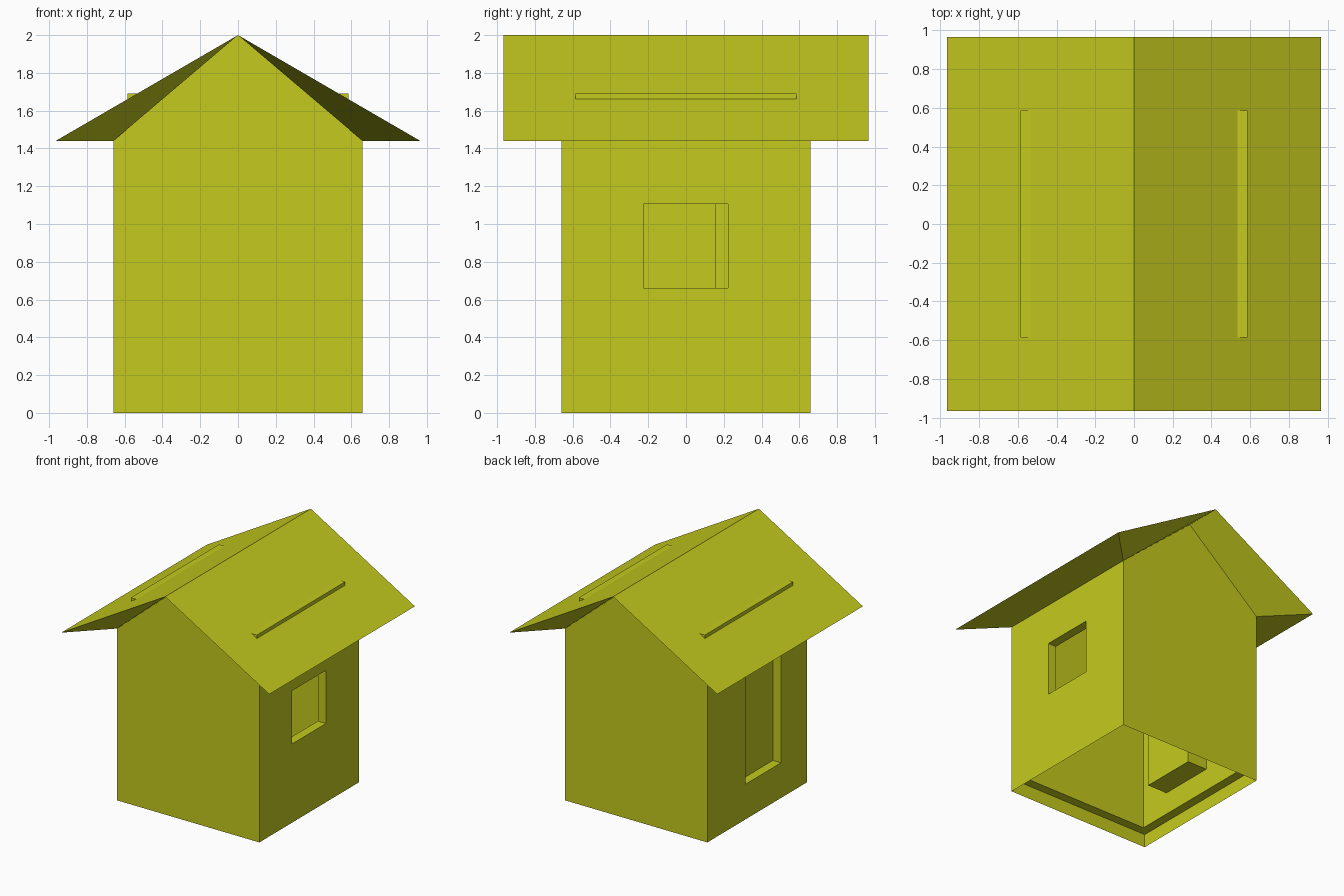
import bpy
import bmesh

if "Cube" in bpy.data.objects:
    bpy.data.objects.remove(bpy.data.objects["Cube"])

W, IN = 0.66, 0.585            # outer and inner wall half widths
R, EAVE, TOP = 0.965, 1.44, 2.0  # roof half width, eave and ridge heights
LEDGE, CEIL = 0.11, 1.69       # inner room bottom and top
WINDOW = (-0.225, 0.222, 0.66, 1.105)  # y0, y1, z0, z1
DOOR = (-0.315, 0.157, 0.295, 1.28)

paint = bpy.data.materials.new("yellow_paint")
paint.diffuse_color = (0.55, 0.59, 0.013, 1)
paint.use_nodes = True
paint.node_tree.nodes["Principled BSDF"].inputs["Base Color"].default_value = paint.diffuse_color


def build(name, polys, inward=False):
    bm = bmesh.new()
    for poly in polys:
        bm.faces.new([bm.verts.new(p) for p in poly])
    bmesh.ops.remove_doubles(bm, verts=bm.verts, dist=0.0005)
    bmesh.ops.recalc_face_normals(bm, faces=bm.faces)
    if inward:
        bmesh.ops.reverse_faces(bm, faces=bm.faces)
    mesh = bpy.data.meshes.new(name)
    bm.to_mesh(mesh)
    bm.free()
    obj = bpy.data.objects.new(name, mesh)
    bpy.context.collection.objects.link(obj)
    mesh.materials.append(paint)
    return obj


def rect(x, y0, y1, z0, z1):
    return [(x, y0, z0), (x, y1, z0), (x, y1, z1), (x, y0, z1)]


def ring(outer, inner):
    # quads between two matching four-point loops
    return [[outer[i], outer[(i + 1) % 4], inner[(i + 1) % 4], inner[i]]
            for i in range(4)]


def flat(w, z):
    return [(-w, -w, z), (w, -w, z), (w, w, z), (-w, w, z)]


# outer walls: pierced sides and plain gables
outer = []
for x, hole in ((W, WINDOW), (-W, DOOR)):
    outer += ring(rect(x, -W, W, 0, EAVE), rect(x, *hole))
for y in (-W, W):
    outer.append([(-W, y, 0), (W, y, 0), (W, y, EAVE), (0, y, TOP), (-W, y, EAVE)])
build("outer_walls", outer)

# inner room, whose top corners break through the roof
inner = [flat(IN, CEIL)]
for x, hole in ((IN, WINDOW), (-IN, DOOR)):
    inner += ring(rect(x, -IN, IN, LEDGE, CEIL), rect(x, *hole))
for y in (-IN, IN):
    inner.append([(-IN, y, LEDGE), (IN, y, LEDGE), (IN, y, CEIL), (-IN, y, CEIL)])
build("inner_room", inner, inward=True)

# reveals through the wall thickness and the ledge under the inner walls
build("window_reveal", ring(rect(W, *WINDOW), rect(IN, *WINDOW)), inward=True)
build("door_reveal", ring(rect(-W, *DOOR), rect(-IN, *DOOR)), inward=True)
ledge = build("wall_ledge", ring(flat(W, LEDGE), flat(IN, LEDGE)))
if ledge.data.polygons[0].normal.z > 0:
    ledge.data.flip_normals()

# door block standing into the room
front, back = rect(-IN, *DOOR), rect(-0.405, *DOOR)
build("door", [front, back] + ring(front, back))

# roof slopes, eave soffits and sloping gable undersides
roof = []
for s in (-1, 1):
    roof.append([(0, -R, TOP), (s * R, -R, EAVE), (s * R, R, EAVE), (0, R, TOP)])
    roof.append([(s * R, -R, EAVE), (s * R, R, EAVE), (s * W, W, EAVE), (s * W, -W, EAVE)])
    for t in (-1, 1):
        roof.append([(0, t * R, TOP), (s * R, t * R, EAVE),
                     (s * W, t * W, EAVE), (0, t * W, TOP)])
build("roof", roof)
